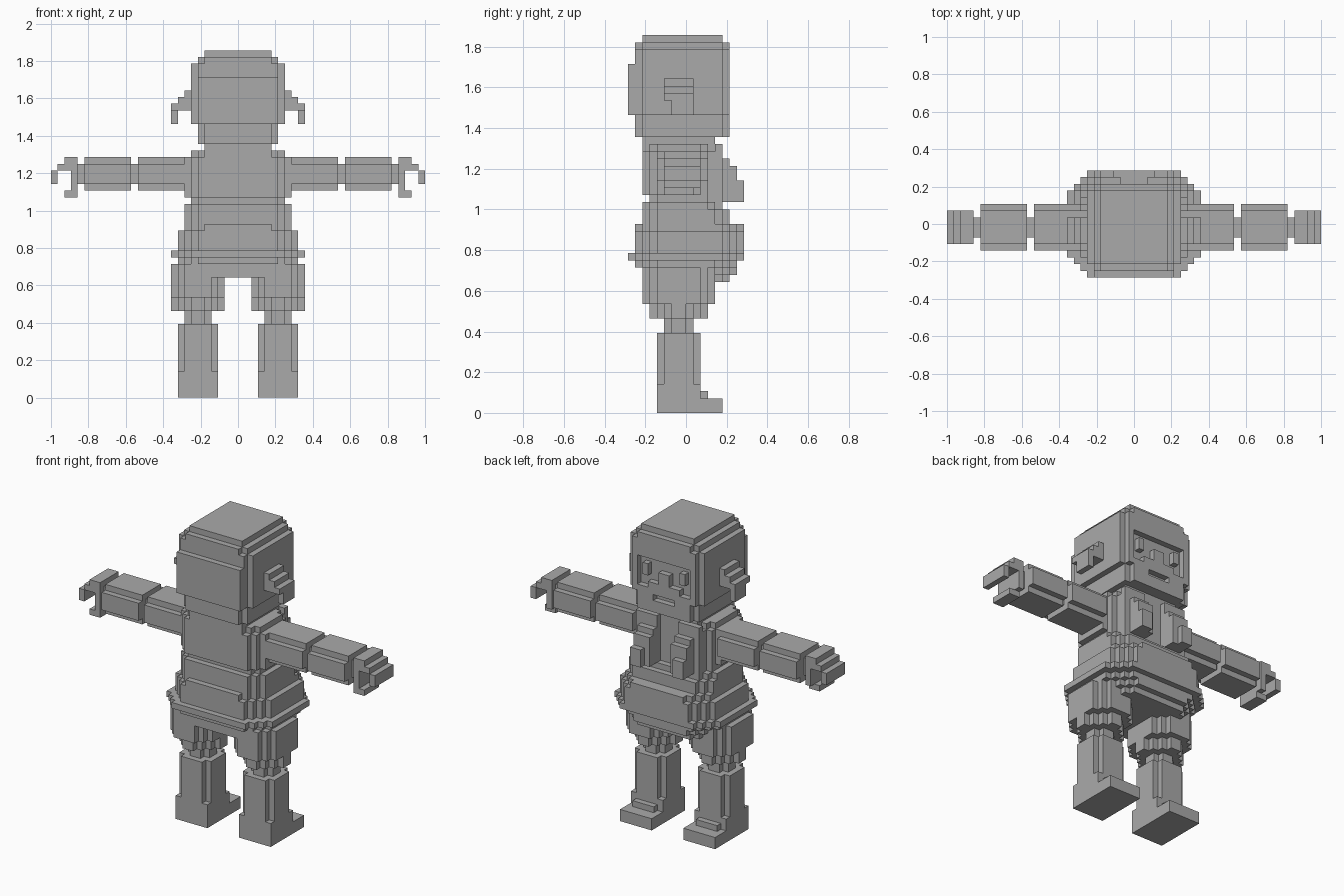
import bpy, bmesh
from mathutils import Vector

cube = bpy.data.objects.get("Cube")
if cube:
    bpy.data.objects.remove(cube)

U = 1 / 28  # size of one block

grey = bpy.data.materials.new("plain_grey")
grey.use_nodes = True
COLOUR = (0.4, 0.4, 0.4, 1)
grey.diffuse_color = COLOUR
grey.node_tree.nodes["Principled BSDF"].inputs["Base Color"].default_value = COLOUR


def box(x0, x1, y0, y1, z0, z1):
    return {(x, y, z) for x in range(x0, x1) for y in range(y0, y1) for z in range(z0, z1)}


def slab(x0, x1, y0, y1, z0, z1, steps):
    """Block with stair-stepped vertical corners."""
    cells = set()
    for k in range(steps + 1):
        j = steps - k
        cells |= box(x0 + k, x1 - k, y0 + j, y1 - j, z0, z1)
    return cells


def mirror(cells):
    return {(-1 - x, y, z) for x, y, z in cells}


def both(cells):
    return cells | mirror(cells)


def build(name, cells):
    """Skin a set of cells with their exposed faces only."""
    bm = bmesh.new()
    cache = {}

    def vert(p):
        if p not in cache:
            cache[p] = bm.verts.new(Vector(p) * U)
        return cache[p]

    for c in cells:
        for axis in range(3):
            a, b = (axis + 1) % 3, (axis + 2) % 3
            for side in (0, 1):
                n = list(c)
                n[axis] += 1 if side else -1
                if tuple(n) in cells:
                    continue
                quad = []
                for da, db in ((0, 0), (1, 0), (1, 1), (0, 1)):
                    p = list(c)
                    p[axis] += side
                    p[a] += da
                    p[b] += db
                    quad.append(vert(tuple(p)))
                bm.faces.new(quad if side else quad[::-1])
    bmesh.ops.dissolve_limit(bm, angle_limit=0.01, verts=bm.verts, edges=bm.edges)
    mesh = bpy.data.meshes.new(name)
    bm.to_mesh(mesh)
    bm.free()
    mesh.materials.append(grey)
    obj = bpy.data.objects.new(name, mesh)
    bpy.context.collection.objects.link(obj)


def build_pair(name, cells):
    build("left_" + name, cells)
    build("right_" + name, mirror(cells))


# Head with stepped crown, back of hair and narrower jaw
head = box(-5, 5, -6, 5, 51, 52) | slab(-6, 6, -7, 6, 50, 51, 1)
head |= slab(-7, 7, -7, 6, 41, 50, 1) | box(-6, 6, -8, -7, 41, 48)
head |= slab(-6, 6, -7, 6, 38, 41, 1)
# Face: sunken panel with nose, cheeks and mouth
head -= box(-5, 5, 5, 6, 42, 47)
head |= box(-1, 1, 5, 6, 42, 45) | both(box(1, 3, 5, 6, 42, 43) | box(3, 4, 5, 6, 44, 46))
head -= box(-2, 2, 5, 6, 40, 41)
build("head", head)
build("neck", box(-5, 5, -6, 4, 37, 38))

# Ears hook outward and down
build_pair("ear", box(7, 8, -3, 1, 43, 46) | box(8, 9, -3, 1, 43, 45)
           | box(9, 10, -3, 1, 43, 44) | box(9, 10, -2, 1, 41, 43))

# Chest with a waist groove and two stepped front panels
chest = slab(-7, 7, -6, 4, 36, 37, 2) | slab(-8, 8, -6, 4, 30, 36, 2)
chest |= slab(-7, 7, -5, 4, 29, 30, 1)
chest |= both(box(2, 6, 4, 5, 29, 37) | box(2, 5, 5, 6, 29, 35)
              | box(2, 5, 6, 7, 29, 34) | box(3, 5, 7, 8, 29, 32))
build("chest", chest)

# Flared hips, one stepped layer at a time
hips = set()
for half, back, front, z0, z1, steps in (
        (8, -6, 5, 28, 29, 2), (8, -6, 6, 26, 28, 2), (8, -7, 8, 25, 26, 3),
        (9, -7, 8, 22, 25, 3), (10, -8, 8, 21, 22, 3), (9, -7, 7, 20, 21, 3),
        (7, -6, 7, 19, 20, 2), (7, -6, 6, 18, 19, 2)):
    hips |= slab(-half, half, back, front, z0, z1, steps)
build("hips", hips)

# Legs
thigh = slab(2, 10, -6, 4, 15, 20, 2) | slab(2, 10, -5, 3, 13, 15, 3)
build_pair("thigh", thigh - hips)
build_pair("knee", slab(4, 8, -3, 1, 11, 13, 1))
build_pair("shin", slab(3, 9, -4, 2, 4, 11, 1) | slab(3, 9, -4, 2, 3, 4, 0))
build_pair("foot", box(3, 9, -4, 2, 0, 3) | slab(3, 9, -4, 5, 0, 2, 0) | box(4, 8, 2, 3, 2, 3))


# Arms: chamfered sleeves with thin joints between them
def sleeve(x0, x1):
    return box(x0, x1, -3, 2, 31, 36) | box(x0, x1, -4, 3, 32, 35)


build_pair("upper_arm", sleeve(8, 15) - chest)
build_pair("elbow", box(15, 16, -2, 1, 32, 35))
build_pair("forearm", sleeve(16, 23))
build_pair("wrist", box(23, 24, -2, 1, 32, 35))

# Hands curl downward
build_pair("hand", box(24, 26, -3, 2, 35, 36) | box(24, 27, -3, 2, 34, 35)
           | box(27, 28, -3, 2, 32, 34) | box(24, 25, -3, 2, 31, 34)
           | box(24, 26, -3, 1, 30, 31))
